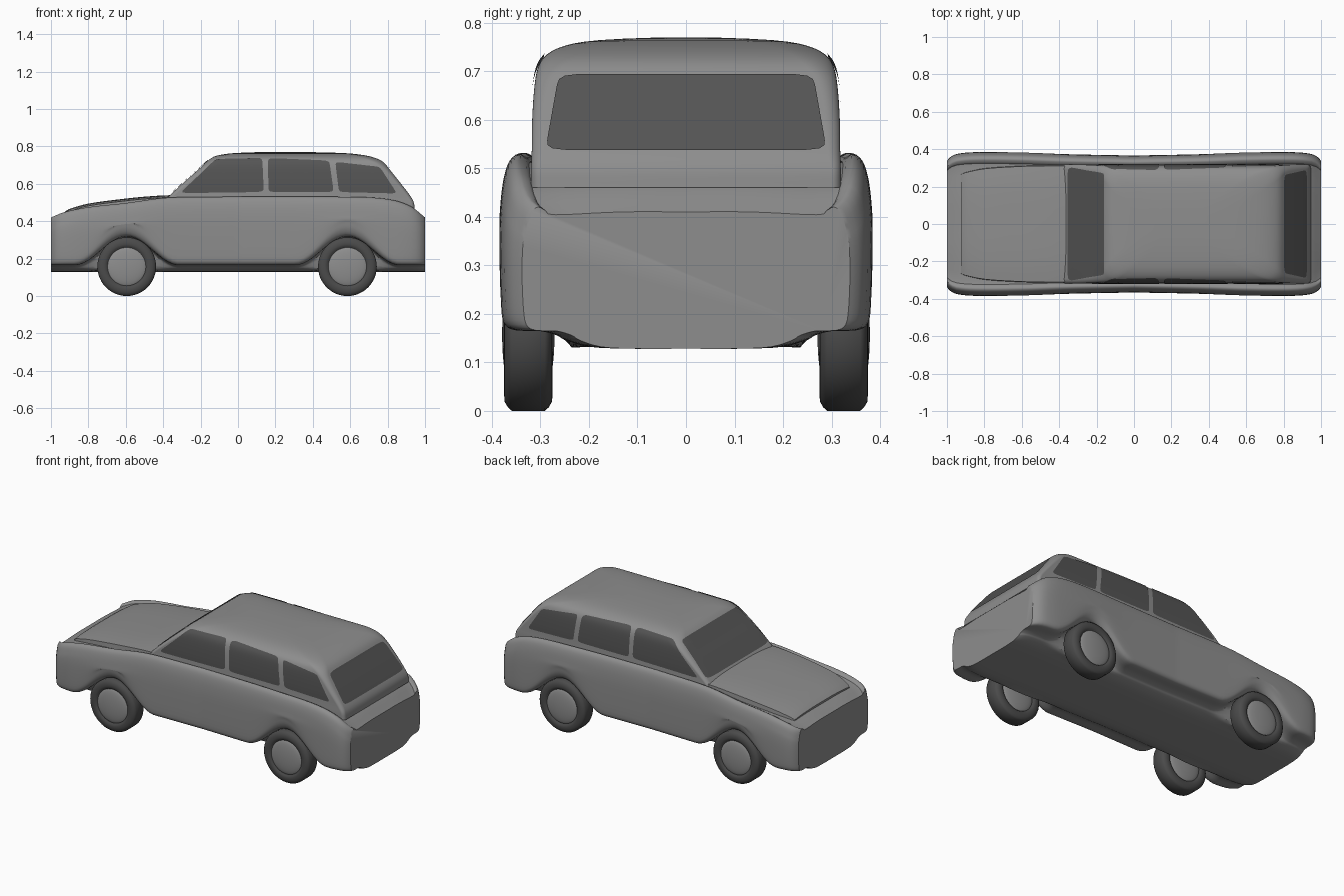
import bpy, bmesh, math
from mathutils import Vector
from mathutils.bvhtree import BVHTree

if "Cube" in bpy.data.objects:
    bpy.data.objects.remove(bpy.data.objects["Cube"])


def material(name, value):
    m = bpy.data.materials.new(name)
    m.use_nodes = True
    color = (value, value, value, 1)
    m.diffuse_color = color
    m.node_tree.nodes["Principled BSDF"].inputs["Base Color"].default_value = color
    return m


PAINT = material("grey paint", 0.27)
GLASS = material("dark glass", 0.09)
RUBBER = material("dark rubber", 0.07)


def curve(table, x):
    """Smooth interpolation through rows of (position, value, ...)."""
    n = len(table)
    if x <= table[0][0]:
        return table[0][1:]
    if x >= table[-1][0]:
        return table[-1][1:]
    i = max(k for k in range(n - 1) if table[k][0] <= x)
    p, q = table[i], table[i + 1]
    h = q[0] - p[0]
    t = (x - p[0]) / h

    def slope(k, c):
        a, b = table[max(k - 1, 0)], table[min(k + 1, n - 1)]
        return (b[c] - a[c]) / (b[0] - a[0])

    return [(1 + 2 * t) * (1 - t) ** 2 * p[c] + t * (1 - t) ** 2 * h * slope(i, c)
            + t * t * (3 - 2 * t) * q[c] - t * t * (1 - t) * h * slope(i + 1, c)
            for c in range(1, len(p))]


def finish(bm, name, mat, angle=40):
    bmesh.ops.recalc_face_normals(bm, faces=bm.faces)
    mesh = bpy.data.meshes.new(name)
    bm.to_mesh(mesh)
    bm.free()
    mesh.materials.append(mat)
    mesh.shade_smooth()
    mesh.set_sharp_from_angle(angle=math.radians(angle))
    ob = bpy.data.objects.new(name, mesh)
    bpy.context.scene.collection.objects.link(ob)
    return ob


def loft(name, rings, mat, angle=40):
    """Skin closed rings of points and cap both ends."""
    bm = bmesh.new()
    loops = [[bm.verts.new(p) for p in ring] for ring in rings]
    n = len(rings[0])
    for a, b in zip(loops, loops[1:]):
        for i in range(n):
            bm.faces.new((a[i], a[(i + 1) % n], b[(i + 1) % n], b[i]))
    bm.faces.new(loops[0])
    bm.faces.new(loops[-1])
    return finish(bm, name, mat, angle)


# Lower body: cross sections along the length, lifted over the wheels
WHEELS_X = (-0.595, 0.585)
SHOULDER = [(-1, .42), (-.93, .448), (-.8, .475), (-.6, .497), (-.4, .524), (-.2, .53),
            (.6, .53), (.8, .518), (.92, .482), (1, .42)]
WIDTH = [(0, .366), (.35, .373), (.6, .382), (.85, .384), (.95, .374), (.985, .356), (1, .338)]


def body_section(x):
    f, = curve(SHOULDER, x)
    w = curve(WIDTH, abs(x))[0] / .384
    d = min(abs(x - c) for c in WHEELS_X)
    a = (1 + math.cos(math.pi * min(d / .28, 1))) / 2
    s = f / .53
    low = [(0, .128), (.12, .128), (.2, .132), (.25, .146), (.266, .155 + .14 * a),
           (.3, .164 + .152 * a), (.352, .166 + .158 * a), (.374, .178 + .18 * a),
           (.381, .215 + .18 * a)]
    high = [(.384, (.36 + .05 * a) * s), (.382, .43 * s), (.376, f - .05), (.365, f - .015),
            (.347, f), (.328, f - .008), (.305, f - .016), (.15, f - .01), (0, f - .01)]
    pts = [(i, y * w, z) for i, (y, z) in enumerate(low + high)]
    half = [curve(pts, k / 3) for k in range(3 * (len(pts) - 1) + 1)]
    return [(x, y, z) for y, z in half] + [(x, -y, z) for y, z in half[-2:0:-1]]


stations = [-1, -.995, -.985, -.97] + [-.95 + k * .025 for k in range(77)] + [.97, .985, .995, 1]
loft("lower_body", [body_section(x) for x in stations], PAINT, 35)

# Hood: a slightly raised panel between the front fenders
HOOD = [(-.925, .452, .265), (-.9, .466, .275), (-.8, .494, .295), (-.6, .521, .308),
        (-.45, .535, .311), (-.34, .54, .311)]


def hood_section(x):
    z, w = curve(HOOD, x)
    top = [(x, w * k / 8, z - .012 * abs(k / 8) ** 3) for k in range(-8, 9)]
    return top + [(x, w + .003, z - .045), (x, -w - .003, z - .045)]


loft("hood", [hood_section(-.925 + k * .585 / 30) for k in range(31)], PAINT, 35)

# Cabin: rounded horizontal outlines from the waist up to the roof crown
CABIN = [  # height, front, rear, half width, corner radius
    (.46, -.41, .945, .319, .02), (.5, -.395, .94, .319, .02), (.53, -.372, .925, .318, .025),
    (.6, -.298, .872, .317, .03), (.68, -.208, .808, .311, .04), (.715, -.17, .778, .302, .06),
    (.735, -.146, .742, .286, .07), (.75, -.115, .69, .257, .08), (.76, -.06, .62, .215, .08),
    (.766, .01, .53, .15, .08), (.769, .1, .4, .07, .05)]


def cabin_outline(z):
    x0, x1, w, r = curve(CABIN, z)
    ring = []
    for cx, cy, start in ((x1 - r, w - r, 0), (x0 + r, w - r, 90),
                          (x0 + r, r - w, 180), (x1 - r, r - w, 270)):
        for k in range(9):
            t = math.radians(start + k * 11.25)
            ring.append((cx + r * math.cos(t), cy + r * math.sin(t), z))
    return ring


heights = [.46 + .01 * k for k in range(25)] + [.705 + .004 * k for k in range(15)] + [.764, .767, .769]
cabin = loft("cabin", [cabin_outline(z) for z in heights], PAINT, 60)
tree = BVHTree.FromPolygons([v.co for v in cabin.data.vertices],
                            [p.vertices[:] for p in cabin.data.polygons])


def window(name, corners, axis, side):
    """Rounded thin pane laid on the cabin; corners are (across, height) pairs."""
    n, p = 16, 14
    bm = bmesh.new()
    grid = []
    c = [Vector(q) for q in corners]
    for j in range(n + 1):
        for i in range(n + 1):
            u, v = 2 * i / n - 1, 2 * j / n - 1
            m = max(abs(u), abs(v))
            s = m / (abs(u) ** p + abs(v) ** p) ** (1 / p) if m else 1
            u, v = (u * s + 1) / 2, (v * s + 1) / 2
            q = c[0].lerp(c[1], u).lerp(c[3].lerp(c[2], u), v)
            if axis == "y":
                start, aim = Vector((q.x, side * 2, q.y)), Vector((0, -side, 0))
            else:
                start, aim = Vector((side * 2, q.x, q.y)), Vector((-side, 0, 0))
            hit, normal, _, _ = tree.ray_cast(start, aim)
            if normal.dot(aim) > 0:
                normal = -normal
            grid.append(bm.verts.new(hit + normal * .004))
    for j in range(n):
        for i in range(n):
            k = j * (n + 1) + i
            bm.faces.new((grid[k], grid[k + 1], grid[k + n + 2], grid[k + n + 1]))
    ob = finish(bm, name, GLASS)
    outward = Vector((0, side, 0)) if axis == "y" else Vector((side, 0, 0))
    if ob.data.polygons[n * n // 2].normal.dot(outward) < 0:
        ob.data.flip_normals()


SIDE_PANES = {
    "front": ((-.312, .55), (.138, .556), (.13, .735), (-.118, .73)),
    "middle": ((.163, .556), (.512, .556), (.488, .722), (.16, .735)),
    "rear": ((.54, .556), (.85, .548), (.758, .69), (.52, .716))}
for label, side in (("left", 1), ("right", -1)):
    for place, corners in SIDE_PANES.items():
        window(f"{place}_window_{label}", corners, "y", side)
window("windshield", ((-.305, .548), (.305, .548), (.27, .727), (-.27, .727)), "x", -1)
window("back_window", ((-.29, .535), (.29, .535), (.262, .692), (-.262, .692)), "x", 1)


# Wheels: turned tyre and a domed hub on both faces
def turned(name, profile, x, y, mat):
    rings = [[(x + r * math.cos(t), y + d, .157 + r * math.sin(t))
              for t in (math.tau * k / 48 for k in range(48))] for r, d in profile]
    return loft(name, rings, mat, 50)


TYRE = [(.1, .038), (.108, .047), (.12, .05), (.138, .049), (.15, .042), (.157, .034)]
HUB = [(.106 * math.cos(t), .036 + .018 * math.sin(t))
       for t in (math.radians(a) for a in range(0, 90, 11))]
for label, side in (("left", 1), ("right", -1)):
    for place, x in zip(("front", "rear"), WHEELS_X):
        for part, profile, mat in (("tyre", TYRE, RUBBER), ("hub", HUB, PAINT)):
            shape = [(r, -d) for r, d in profile]
            shape = shape + profile[::-1] if part == "tyre" else shape[::-1] + profile
            turned(f"{place}_{part}_{label}", shape, x, side * .325, mat)
